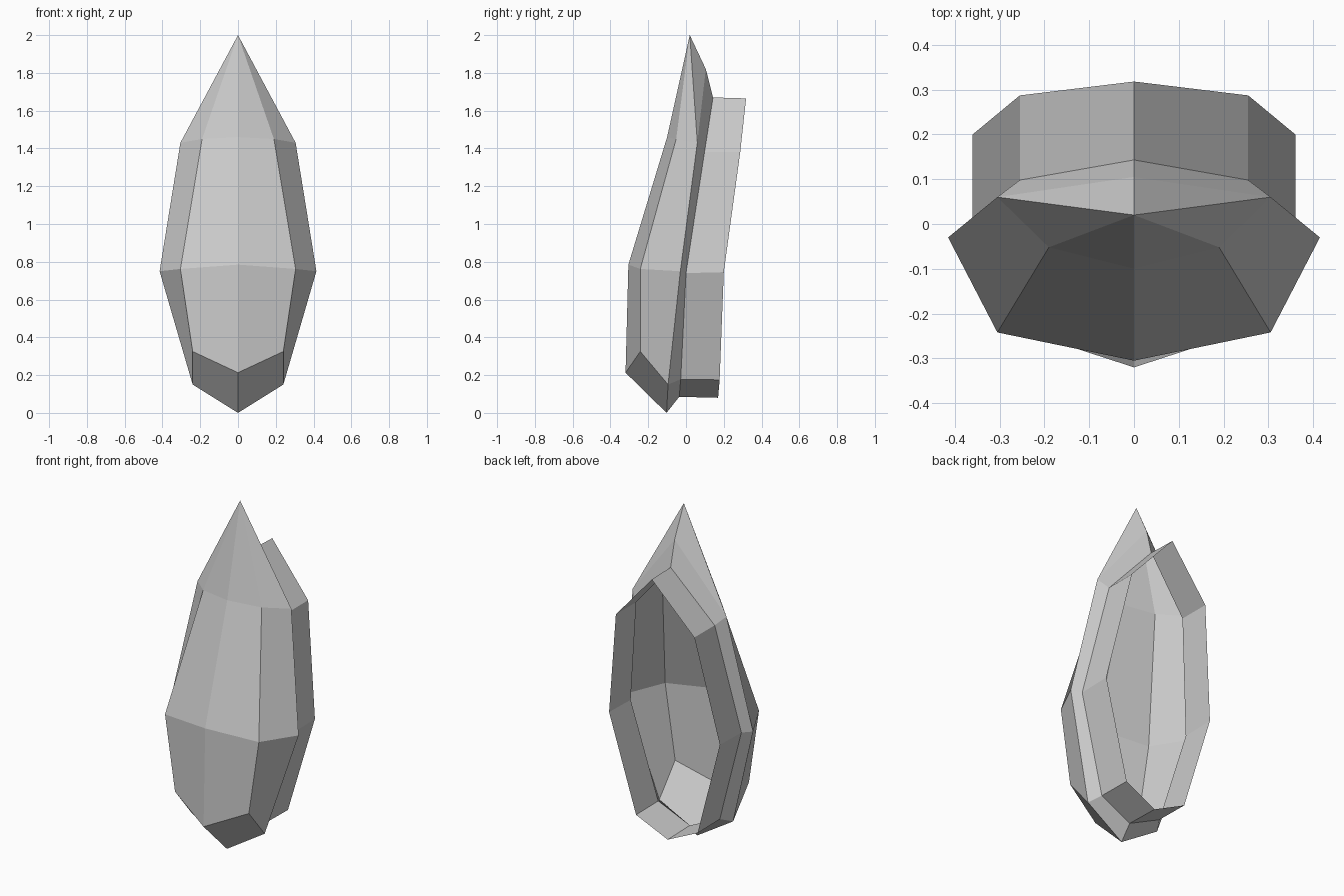
import bpy, bmesh

if "Cube" in bpy.data.objects:
    bpy.data.objects.remove(bpy.data.objects["Cube"])

# Half profiles (x >= 0), each running from top to bottom
rim = [(0, .02, 2.0), (.305, .06, 1.43), (.415, -.03, .75), (.24, -.095, .15), (0, -.103, 0)]
centre = [(0, .02, 2.0), (0, -.10, 1.46), (0, -.305, .785), (0, -.32, .213)]
facet = [(0, .02, 2.0), (.19, -.052, 1.45), (.305, -.242, .762), (.24, -.242, .325), (0, -.32, .213)]
collar = [(0, .143, 1.67), (.255, .098, 1.38), (.36, 0, .74), (.2, -.028, .178), (0, -.036, .085)]
collar_back = [(0, .318, 1.665), (.255, .287, 1.38), (.36, .2, .745), (.2, .178, .175), (0, .17, .08)]
ridge = (0, .105, 1.82)


def strip(a, b):
    """Faces bridging two profiles of equal length."""
    return [(a[i], b[i], b[i + 1], a[i + 1]) for i in range(len(a) - 1)]


def half_object(name, faces):
    """Build the right half from faces and mirror it across x."""
    bm = bmesh.new()
    for face in faces:
        corners = list(dict.fromkeys(face))
        if len(corners) > 2:
            bm.faces.new([bm.verts.new(c) for c in corners])
    bmesh.ops.remove_doubles(bm, verts=bm.verts, dist=1e-4)
    bmesh.ops.recalc_face_normals(bm, faces=bm.faces)
    mesh = bpy.data.meshes.new(name)
    bm.to_mesh(mesh)
    bm.free()
    obj = bpy.data.objects.new(name, mesh)
    bpy.context.collection.objects.link(obj)
    mirror = obj.modifiers.new("mirror", 'MIRROR')
    mirror.merge_threshold = .001
    return obj


# Faceted front shell: centre panels, then bevelled sides and chin
shell_faces = strip(centre, facet[:4]) + strip(facet, rim)

# Back lip turning inward from the rim to the collar, with a ridge under the tip
lip_faces = [(rim[0], rim[1], ridge), (ridge, rim[1], collar[1], collar[0])]
lip_faces += strip(rim[1:], collar[1:])

# Open, thin-walled collar extending backwards
collar_faces = strip(collar, collar_back)

half_object("pointed_shell", shell_faces + lip_faces + collar_faces)
